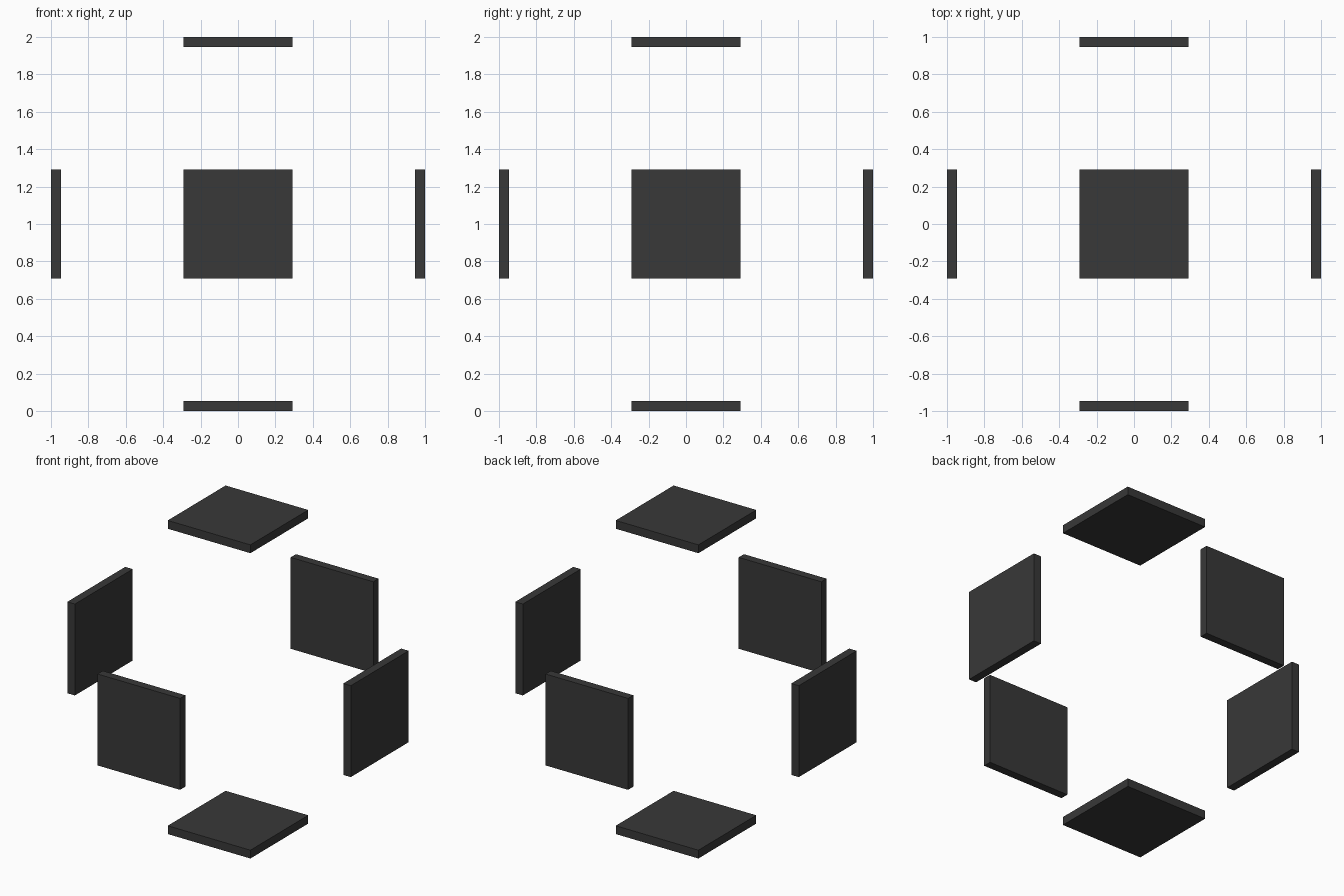
import bpy
from mathutils import Vector

if "Cube" in bpy.data.objects:
    bpy.data.objects.remove(bpy.data.objects["Cube"])

SIDE, THICK, REACH = 0.583, 0.053, 1.0
CENTRE = Vector((0, 0, 1))

dark = bpy.data.materials.new("dark_grey")
dark.diffuse_color = (0.04, 0.04, 0.04, 1)
dark.use_nodes = True
dark.node_tree.nodes["Principled BSDF"].inputs["Base Color"].default_value = dark.diffuse_color


def panel(name, direction):
    """Square plate whose outer face lies REACH from the centre along direction."""
    d = Vector(direction)
    bpy.ops.mesh.primitive_cube_add(size=1, location=CENTRE + d * (REACH - THICK / 2))
    ob = bpy.context.object
    ob.name = name
    ob.scale = [THICK if c else SIDE for c in direction]
    bpy.ops.object.transform_apply(location=False, rotation=False, scale=True)
    ob.data.materials.append(dark)


# One plate on each side of an open cube
for name, direction in {
    "left_panel": (-1, 0, 0), "right_panel": (1, 0, 0),
    "front_panel": (0, -1, 0), "back_panel": (0, 1, 0),
    "bottom_panel": (0, 0, -1), "top_panel": (0, 0, 1),
}.items():
    panel(name, direction)
